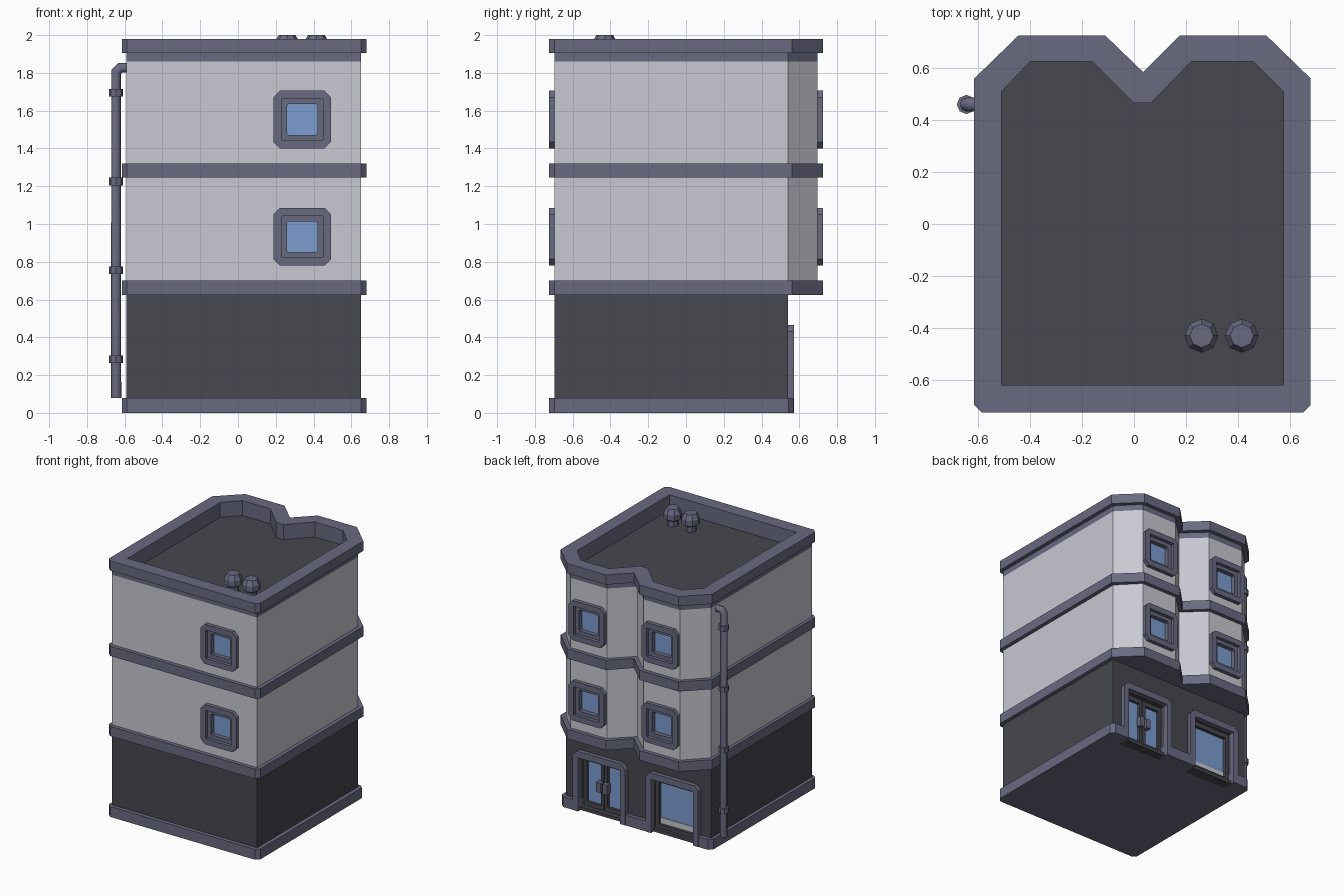
import bpy, bmesh, math
from mathutils import Vector

cube = bpy.data.objects.get("Cube")
if cube:
    bpy.data.objects.remove(cube, do_unlink=True)


def material(name, rgb):
    m = bpy.data.materials.new(name)
    m.use_nodes = True
    m.diffuse_color = (*rgb, 1)
    bsdf = next(n for n in m.node_tree.nodes if n.type == 'BSDF_PRINCIPLED')
    bsdf.inputs["Base Color"].default_value = (*rgb, 1)
    return m


WALL = material("pale_plaster", (0.58, 0.58, 0.65))
TRIM = material("slate_trim", (0.14, 0.147, 0.22))
DARK = material("charcoal", (0.063, 0.063, 0.08))
GLASS = material("blue_glass", (0.2, 0.34, 0.63))


def finish(name, bm, mat):
    bmesh.ops.recalc_face_normals(bm, faces=bm.faces[:])
    me = bpy.data.meshes.new(name)
    bm.to_mesh(me)
    bm.free()
    ob = bpy.data.objects.new(name, me)
    bpy.context.scene.collection.objects.link(ob)
    if mat:
        me.materials.append(mat)
    return ob


def prism(name, pts, a, b, mat, plane="xy"):
    """Extrude a plan (xy) between two heights, or an elevation (xz) between two depths."""
    def place(p, d):
        return (p[0], p[1], d) if plane == "xy" else (p[0], d, p[1])
    bm = bmesh.new()
    lo, hi = [[bm.verts.new(place(p, d)) for p in pts] for d in (a, b)]
    bm.faces.new(lo)
    bm.faces.new(hi)
    for i in range(len(pts)):
        j = (i + 1) % len(pts)
        bm.faces.new((lo[i], lo[j], hi[j], hi[i]))
    return finish(name, bm, mat)


def box(name, x0, x1, y0, y1, z0, z1, mat):
    return prism(name, [(x0, y0), (x1, y0), (x1, y1), (x0, y1)], z0, z1, mat)


def ring(name, outer, inner, a, b, mat):
    """Frame in elevation between two loops with equal point counts."""
    bm = bmesh.new()
    loops = [[bm.verts.new((p[0], d, p[1])) for p in loop]
             for loop, d in ((outer, a), (outer, b), (inner, b), (inner, a))]
    n = len(outer)
    for k in range(4):
        u, v = loops[k], loops[(k + 1) % 4]
        for i in range(n):
            bm.faces.new((u[i], u[(i + 1) % n], v[(i + 1) % n], v[i]))
    return finish(name, bm, mat)


def lathe(name, x, y, profile, mat, sides=8):
    bm = bmesh.new()
    rows = [[bm.verts.new((x + r * math.cos(math.tau * i / sides),
                           y + r * math.sin(math.tau * i / sides), z))
             for i in range(sides)] for r, z in profile]
    for u, v in zip(rows, rows[1:]):
        for i in range(sides):
            j = (i + 1) % sides
            bm.faces.new((u[i], u[j], v[j], v[i]))
    bm.faces.new(rows[0])
    bm.faces.new(rows[-1])
    return finish(name, bm, mat)


def octagon(cx, cz, half, c):
    s = half - c
    return [(cx + x, cz + z) for x, z in
            ((-s, -half), (s, -half), (half, -s), (half, s),
             (s, half), (-s, half), (-half, s), (-half, -s))]


def carve(targets, cutters):
    """Subtract the cutters for good, then drop them."""
    for t in targets:
        for c in cutters:
            mod = t.modifiers.new("opening", 'BOOLEAN')
            mod.object, mod.solver = c, 'EXACT'
        bpy.context.view_layer.update()
        dg = bpy.context.evaluated_depsgraph_get()
        me = bpy.data.meshes.new_from_object(t.evaluated_get(dg))
        t.modifiers.clear()
        t.data = me
    for c in cutters:
        bpy.data.objects.remove(c, do_unlink=True)


# Plans
LEFT, RIGHT, FRONT, MID = -0.59, 0.65, -0.695, 0.03
BAYS = (0.345, -0.28)
wall_plan = [(LEFT, FRONT), (RIGHT, FRONT), (RIGHT, 0.54), (0.5, 0.695), (0.19, 0.695),
             (0.035, 0.545), (-0.125, 0.695), (-0.435, 0.695), (LEFT, 0.54)]
front_edge = [(-0.615, -0.697), (-0.587, -0.725), (0.652, -0.725), (0.68, -0.697)]
band_plan = front_edge + [(0.68, 0.56), (0.51, 0.725), (0.175, 0.725), (0.035, 0.585),
                          (-0.11, 0.725), (-0.445, 0.725), (-0.615, 0.56)]
base_plan = front_edge + [(0.68, 0.542), (0.652, 0.57), (-0.587, 0.57), (-0.615, 0.542)]
roof_plan = [(-0.51, -0.62), (0.575, -0.62), (0.575, 0.51), (0.46, 0.625), (0.22, 0.625),
             (0.065, 0.465), (0, 0.465), (-0.16, 0.625), (-0.4, 0.625), (-0.51, 0.51)]

# Ground floor with door and shop openings
base = prism("base_band", base_plan, 0, 0.08, TRIM)
ground = box("ground_floor_wall", LEFT, RIGHT, FRONT, 0.54, 0.03, 0.66, DARK)
carve([base, ground], [box("opening_cutter", x - 0.18, x + 0.18, 0.47, 0.7, -0.1, 0.415, None)
                       for x in BAYS])
for x, label in zip(BAYS, ("door", "shop_window")):
    box(label + "_threshold", x - 0.18, x + 0.18, 0.46, 0.54, 0, 0.025, DARK)
    w, h, t = 0.225, 0.465, 0.18
    prism(label + "_surround",
          [(x - w, 0), (x - w, h - 0.035), (x - w + 0.035, h), (x + w - 0.035, h),
           (x + w, h - 0.035), (x + w, 0), (x + t, 0), (x + t, 0.415), (x - t, 0.415),
           (x - t, 0)], 0.535, 0.572, TRIM, "xz")

# Double door
dx = BAYS[0]
for s in (-1, 1):
    cx = dx + s * 0.089
    def rect(hw, z0, z1):
        return [(cx - hw, z0), (cx + hw, z0), (cx + hw, z1), (cx - hw, z1)]
    ring("door_leaf", rect(0.086, 0.02, 0.41), rect(0.06, 0.06, 0.375), 0.47, 0.505, DARK)
    prism("door_glass", rect(0.062, 0.055, 0.38), 0.472, 0.485, GLASS, "xz")
    hx = dx + s * 0.028
    box("door_handle", hx - 0.02, hx + 0.02, 0.5, 0.54, 0.175, 0.25, TRIM)

# Shop window
cx = BAYS[1]
ring("shop_window_frame", rect(0.18, 0.02, 0.415), rect(0.15, 0.055, 0.38), 0.47, 0.515, DARK)
prism("shop_window_glass", rect(0.152, 0.1, 0.385), 0.472, 0.49, GLASS, "xz")
prism("shop_window_ledge", rect(0.152, 0.05, 0.1), 0.472, 0.495, WALL, "xz")

# Upper floors with window recesses
walls = prism("upper_walls", wall_plan, 0.66, 1.86, WALL)
spots = [(x, y, s, z) for z in (0.932, 1.553)
         for x, y, s in ((0.34, FRONT, -1), (BAYS[0], 0.695, 1), (BAYS[1], 0.695, 1))]
carve([walls], [box("window_cutter", x - 0.105, x + 0.105, y - 0.055, y + 0.055,
                    z - 0.105, z + 0.105, None) for x, y, s, z in spots])
for x, y, s, z in spots:
    ring("window_surround", octagon(x, z, 0.153, 0.035), octagon(x, z, 0.11, 0.004),
         y - s * 0.005, y + s * 0.03, TRIM)
    ring("window_sash", octagon(x, z, 0.111, 0.004), octagon(x, z, 0.081, 0.008),
         y - s * 0.05, y + s * 0.004, TRIM)
    prism("window_glass", octagon(x, z, 0.09, 0.008), y - s * 0.052, y - s * 0.03, GLASS, "xz")

# Storey bands
for z in (0.625, 1.245):
    prism("storey_band", band_plan, z, z + 0.075, TRIM)

# Roof and parapet
lower = prism("parapet_base", wall_plan, 1.86, 1.905, TRIM)
upper = prism("parapet_band", band_plan, 1.905, 1.98, TRIM)
carve([lower, upper], [prism("roof_cutter", roof_plan, 1.8, 2.1, None)])
prism("roof_deck", roof_plan, 1.85, 1.864, DARK)
for x in (0.26, 0.415):
    lathe("roof_vent", x, -0.43, [(0.042, 1.86), (0.042, 1.905), (0.065, 1.92),
                                  (0.065, 1.962), (0.045, 2.0)], TRIM)

# Drainpipe with elbow and collars
px, py = -0.645, 0.46
curve = bpy.data.curves.new("drainpipe", 'CURVE')
curve.dimensions = '3D'
curve.bevel_depth, curve.bevel_resolution, curve.use_fill_caps = 0.027, 2, True
spline = curve.splines.new('POLY')
path = [Vector((px, py, 0.08)), Vector((px, py, 1.805)),
        Vector((px + 0.02, py, 1.827)), Vector((-0.58, py, 1.827))]
spline.points.add(len(path) - 1)
for point, co in zip(spline.points, path):
    point.co = (*co, 1)
curve.materials.append(TRIM)
bpy.context.scene.collection.objects.link(bpy.data.objects.new("drainpipe", curve))
for i in range(4):
    z = 0.285 + i * 0.47
    lathe("pipe_collar", px, py, [(0.037, z - 0.02), (0.037, z + 0.02)], TRIM)
